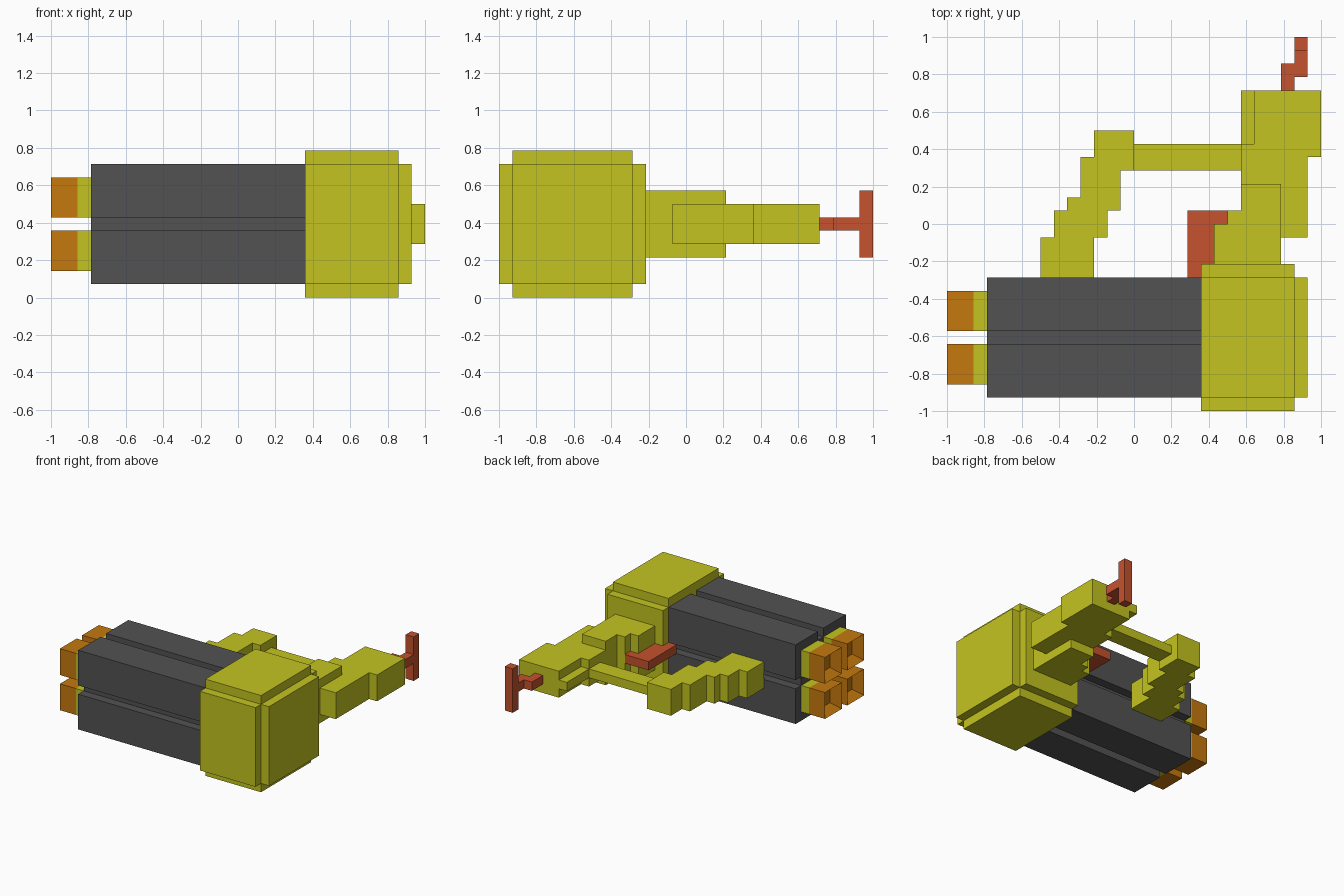
import bpy, bmesh
from mathutils import Vector

if "Cube" in bpy.data.objects:
    bpy.data.objects.remove(bpy.data.objects["Cube"], do_unlink=True)

U = 1 / 14  # size of one block unit


def linear(c):
    c /= 255
    return c / 12.92 if c <= 0.04045 else ((c + 0.055) / 1.055) ** 2.4


def material(name, r, g, b):
    m = bpy.data.materials.new(name)
    col = (linear(r), linear(g), linear(b), 1)
    m.use_nodes = True
    m.diffuse_color = col
    bsdf = next(n for n in m.node_tree.nodes if n.type == 'BSDF_PRINCIPLED')
    bsdf.inputs["Base Color"].default_value = col
    return m


YELLOW = material("olive yellow", 196, 196, 33)
GREY = material("dark grey", 82, 82, 82)
RED = material("rust red", 197, 82, 46)
ORANGE = material("orange", 197, 121, 13)


def finish(name, bm, mat):
    bmesh.ops.recalc_face_normals(bm, faces=bm.faces)
    bmesh.ops.scale(bm, vec=(U, U, U), verts=bm.verts)
    me = bpy.data.meshes.new(name)
    bm.to_mesh(me)
    bm.free()
    me.materials.append(mat)
    ob = bpy.data.objects.new(name, me)
    bpy.context.collection.objects.link(ob)
    return ob


def prism_mesh(outline, lo, hi, axis='Z'):
    """Extrude an outline: (x, y) along Z, or (y, z) along X."""
    bm = bmesh.new()
    place = (lambda a, b: (a, b, lo)) if axis == 'Z' else (lambda a, b: (lo, a, b))
    face = bm.faces.new([bm.verts.new(place(a, b)) for a, b in outline])
    geom = bmesh.ops.extrude_face_region(bm, geom=[face])["geom"]
    step = Vector((0, 0, hi - lo)) if axis == 'Z' else Vector((hi - lo, 0, 0))
    bmesh.ops.translate(bm, vec=step, verts=[v for v in geom if isinstance(v, bmesh.types.BMVert)])
    return bm


def prism(name, outline, lo, hi, mat, axis='Z'):
    return finish(name, prism_mesh(outline, lo, hi, axis), mat)


def rect(a0, a1, b0, b1):
    return [(a0, b0), (a1, b0), (a1, b1), (a0, b1)]


def box(name, x, y, z, mat):
    return prism(name, rect(*x, *y), *z, mat)


# Barrel cluster: square section with a groove along the middle of each side
prism("barrel_cluster", [
    (-13, 1), (-9, 1), (-9, 2), (-8, 2), (-8, 1), (-4, 1),
    (-4, 5), (-5, 5), (-5, 6), (-4, 6), (-4, 10),
    (-8, 10), (-8, 9), (-9, 9), (-9, 10), (-13, 10),
    (-13, 6), (-12, 6), (-12, 5), (-13, 5)], -11, 5, GREY, 'X')

# Four muzzles: a collar and a bored tip
for y, side in ((-12, "front"), (-8, "back")):
    for z, level in ((2, "lower"), (6, "upper")):
        section = rect(y, y + 3, z, z + 3)
        prism(f"{level}_{side}_collar", section, -12, -11, YELLOW, 'X')
        bm = prism_mesh(section, -14, -12, 'X')
        bmesh.ops.recalc_face_normals(bm, faces=bm.faces)
        tip = min(bm.faces, key=lambda f: f.calc_center_median().x)
        bmesh.ops.inset_region(bm, faces=[tip], thickness=1)
        bmesh.ops.translate(bm, vec=(1, 0, 0), verts=tip.verts)
        finish(f"{level}_{side}_muzzle", bm, ORANGE)

# Rear housing: core with a raised plate on each exposed side
box("housing_core", (5, 12), (-13, -4), (1, 10), YELLOW)
box("housing_top_plate", (5, 12), (-13, -4), (10, 11), YELLOW)
box("housing_bottom_plate", (5, 12), (-13, -4), (0, 1), YELLOW)
box("housing_front_plate", (5, 12), (-14, -13), (1, 10), YELLOW)
box("housing_back_plate", (5, 12), (-4, -3), (1, 10), YELLOW)
box("housing_end_plate", (12, 13), (-13, -4), (1, 10), YELLOW)

# Grip: thick stepped root, then a slimmer stock
prism("grip_root", [(6, -3), (11, -3), (11, 3), (8, 3), (8, 1), (7, 1), (7, 0), (6, 0)],
      3, 8, YELLOW)
prism("grip_stock", [(10, -1), (13, -1), (13, 5), (14, 5), (14, 10), (9, 10), (9, 6),
                     (8, 6), (8, 2), (10, 2)], 4, 7, YELLOW)
box("stock_rib", (8, 9), (6, 10), (5, 6), YELLOW)

# Cross bar and stepped front handle
box("cross_bar", (0, 8), (4, 6), (5, 6), YELLOW)
prism("front_handle", [
    (-7, -4), (-3, -4), (-3, -1), (-2, -1), (-2, 1), (-1, 1), (-1, 4), (0, 4), (0, 7),
    (-3, 7), (-3, 5), (-4, 5), (-4, 2), (-5, 2), (-5, 1), (-6, 1), (-6, -1), (-7, -1)],
    4, 7, YELLOW)

# Trigger
prism("trigger", [(4, -4), (6, -4), (6, 0), (7, 0), (7, 1), (4, 1)], 5, 6, RED)

# Rear hook: bent arm with an upright end bar
prism("hook_arm", [(11, 10), (12, 10), (12, 11), (13, 11), (13, 13), (12, 13), (12, 12), (11, 12)],
      5, 6, RED)
box("hook_bar", (12, 13), (13, 14), (3, 8), RED)
